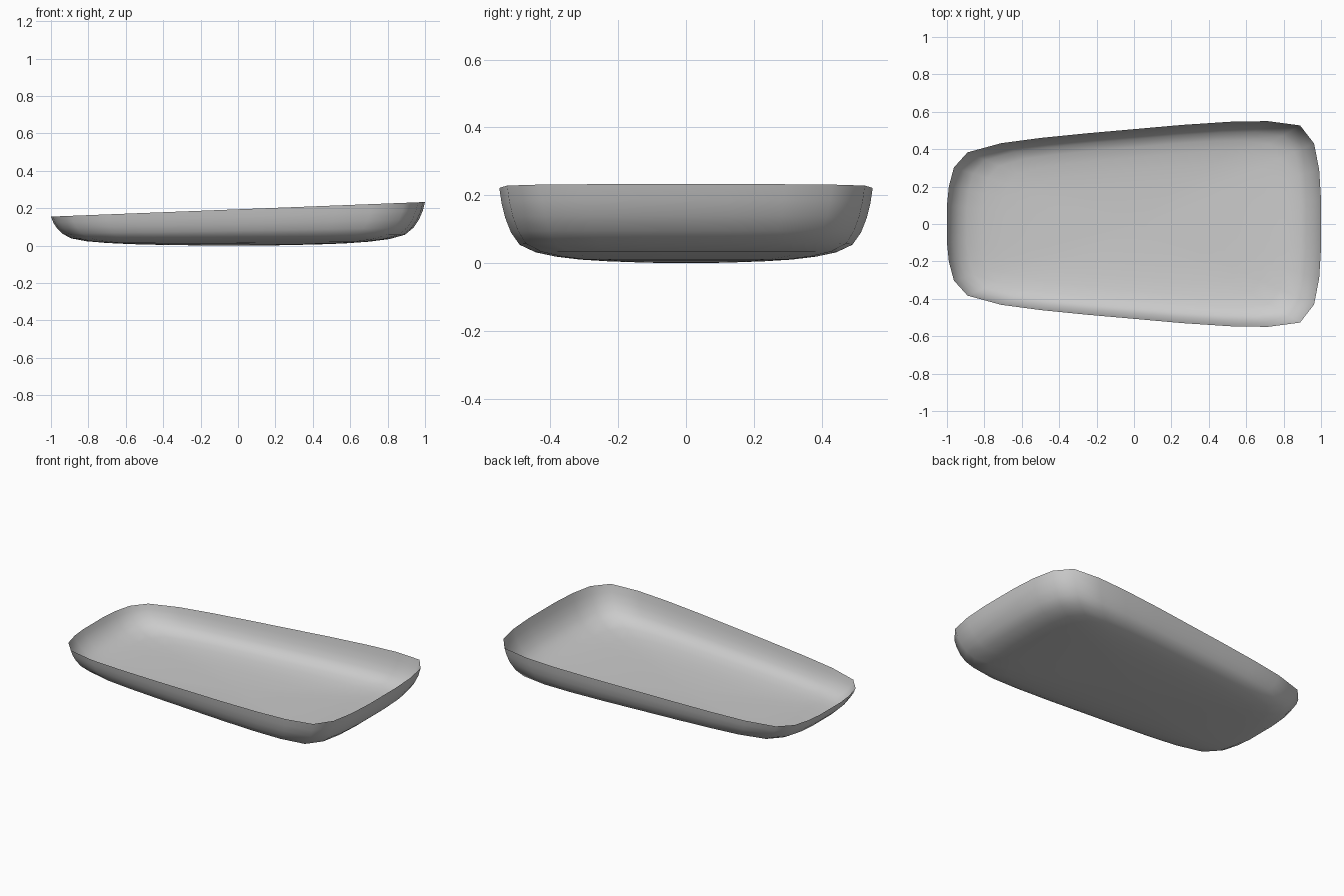
import bpy, bmesh

if "Cube" in bpy.data.objects:
    bpy.data.objects.remove(bpy.data.objects["Cube"])

# Rim outline (half, from the wide end round to the narrow end), mirrored in y
half = [(1.0, 0.0), (1.0, 0.13), (0.99, 0.29), (0.963, 0.43), (0.888, 0.527),
        (0.715, 0.55), (0.52, 0.547), (0.26, 0.53), (0.0, 0.507), (-0.25, 0.485),
        (-0.5, 0.46), (-0.71, 0.432), (-0.89, 0.383), (-0.963, 0.302),
        (-0.99, 0.2), (-1.0, 0.1), (-1.0, 0.0)]
outline = half + [(x, -y) for x, y in half[-2:0:-1]]

# Wall profile: plan scale, share of the sloping rim height
profile = [(1.0, 1.0), (0.988, 0.8), (0.968, 0.6), (0.938, 0.41), (0.893, 0.25),
           (0.81, 0.15), (0.70, 0.09), (0.57, 0.05), (0.42, 0.026), (0.22, 0.008)]


def rim_height(x):
    return 0.194 + 0.039 * x


# Open dish: nested rings from rim to floor centre
bm = bmesh.new()
rings = [[bm.verts.new((x * s, y * s, f * rim_height(x))) for x, y in outline]
         for s, f in profile]
n = len(outline)
for a, b in zip(rings, rings[1:]):
    for i in range(n):
        j = (i + 1) % n
        bm.faces.new((a[i], b[i], b[j], a[j]))
centre = bm.verts.new((0, 0, 0))
for i in range(n):
    bm.faces.new((rings[-1][i], centre, rings[-1][(i + 1) % n]))
for f in bm.faces:
    f.normal_flip()
    f.smooth = True
bm.normal_update()
# Normals face outward (floor looks down)
if centre.link_faces[0].normal.z > 0:
    bmesh.ops.reverse_faces(bm, faces=bm.faces[:])

mesh = bpy.data.meshes.new("tray_shell")
bm.to_mesh(mesh)
bm.free()
tray = bpy.data.objects.new("tray_shell", mesh)
bpy.context.collection.objects.link(tray)
